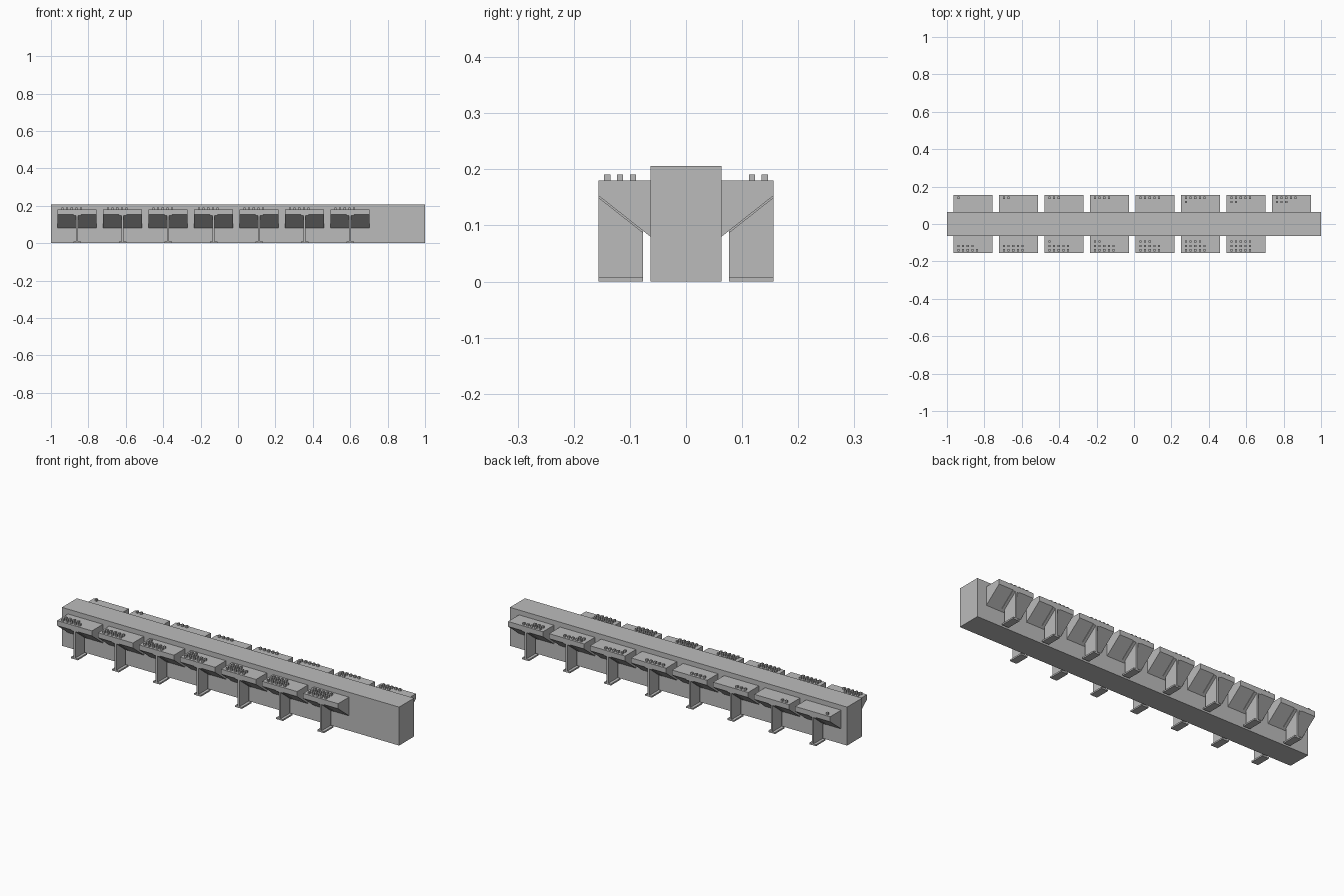
import bpy, bmesh

if "Cube" in bpy.data.objects:
    bpy.data.objects.remove(bpy.data.objects["Cube"])

grey = bpy.data.materials.new("grey")
grey.diffuse_color = (0.5, 0.5, 0.5, 1)
grey.use_nodes = True
grey.node_tree.nodes["Principled BSDF"].inputs["Base Color"].default_value = grey.diffuse_color

BODY_Y, DESK_Y = 0.0635, 0.156      # half depth of the body, outer edge of the desks
PITCH, DESK_W, FIRST_X = 0.2433, 0.207, -0.964
SLOPE = (0.153 - 0.08) / (DESK_Y - BODY_Y)


def under(y):
    """Height of a desk's sloping underside at distance y from the centre."""
    return 0.08 + (y - BODY_Y) * SLOPE


def prism(bm, profile, x0, x1, side):
    """Extrude a (y, z) profile along x; side mirrors it to front or back."""
    a = [bm.verts.new((x0, side * y, z)) for y, z in profile]
    b = [bm.verts.new((x1, side * y, z)) for y, z in profile]
    bm.faces.new(a)
    bm.faces.new(b[::-1])
    n = len(a)
    for i in range(n):
        bm.faces.new((a[i], b[i], b[(i + 1) % n], a[(i + 1) % n]))


def rect(y0, y1, z0, z1):
    return [(y0, z0), (y1, z0), (y1, z1), (y0, z1)]


def finish(bm, name):
    bmesh.ops.recalc_face_normals(bm, faces=bm.faces)
    mesh = bpy.data.meshes.new(name)
    bm.to_mesh(mesh)
    bm.free()
    mesh.materials.append(grey)
    bpy.context.collection.objects.link(bpy.data.objects.new(name, mesh))


# Long central block
bm = bmesh.new()
prism(bm, rect(-BODY_Y, BODY_Y, 0, 0.206), -1, 1, 1)
finish(bm, "central_block")

# Desks on both sides; each carries one more button than the previous one
number = 0
for side, label, count in ((1, "back", 8), (-1, "front", 7)):
    for i in range(count):
        number += 1
        x0 = FIRST_X + i * PITCH
        xc = x0 + DESK_W / 2
        tag = f"{label}_{i + 1}"

        # Wedge-shaped desk
        bm = bmesh.new()
        prism(bm, [(BODY_Y, 0.08), (DESK_Y, 0.153), (DESK_Y, 0.18), (BODY_Y, 0.18)],
              x0, x0 + DESK_W, side)
        finish(bm, "desk_" + tag)

        # Leg: thin web, foot plate and sloping top plate
        y0, y1, t = 0.0765, DESK_Y, 0.004
        bm = bmesh.new()
        prism(bm, [(y0, 0.008), (y1, 0.008), (y1, under(y1) - t), (y0, under(y0) - t)],
              xc - 0.005, xc + 0.005, side)
        prism(bm, rect(y0, y1, 0, 0.008), xc - 0.02, xc + 0.02, side)
        prism(bm, [(y0, under(y0) - t), (y1, under(y1) - t), (y1, under(y1)), (y0, under(y0))],
              xc - 0.02, xc + 0.02, side)
        finish(bm, "leg_" + tag)

        # Buttons in rows of five, filled from the outer edge
        bm = bmesh.new()
        for k in range(number):
            bx = x0 + 0.026 + (k % 5) * 0.0245
            by = 0.1405 - (k // 5) * 0.023
            prism(bm, rect(by - 0.0055, by + 0.0055, 0.18, 0.191),
                  bx - 0.0055, bx + 0.0055, side)
        finish(bm, "buttons_" + tag)
